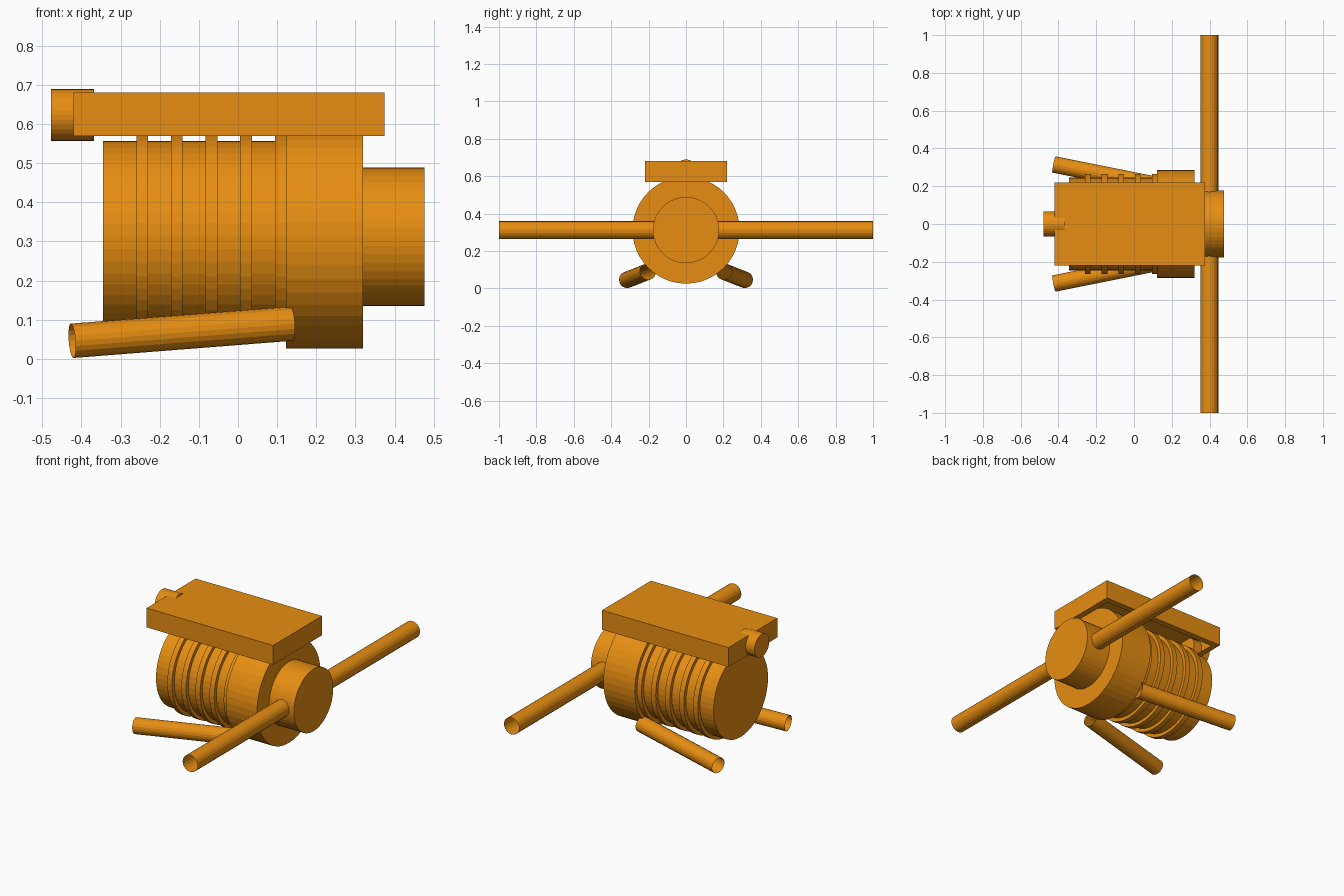
import bpy, bmesh
from math import cos, sin, tau
from mathutils import Vector

if "Cube" in bpy.data.objects:
    bpy.data.objects.remove(bpy.data.objects["Cube"])

AXIS_Z = 0.312

orange = bpy.data.materials.new("orange")
orange.diffuse_color = (0.8, 0.27, 0.006, 1)
orange.use_nodes = True
orange.node_tree.nodes["Principled BSDF"].inputs["Base Color"].default_value = orange.diffuse_color


def finish(name, bm):
    bmesh.ops.recalc_face_normals(bm, faces=bm.faces[:])
    mesh = bpy.data.meshes.new(name)
    bm.to_mesh(mesh)
    bm.free()
    mesh.materials.append(orange)
    obj = bpy.data.objects.new(name, mesh)
    bpy.context.collection.objects.link(obj)
    return obj


def lathe_x(name, profile, z=AXIS_Z, sides=48):
    """Closed solid from (x, radius) points turned about a line along x."""
    bm = bmesh.new()
    loops = [[bm.verts.new((x, r * cos(tau * i / sides), z + r * sin(tau * i / sides)))
              for i in range(sides)] for x, r in profile]
    for a, b in zip(loops, loops[1:]):
        for i in range(sides):
            j = (i + 1) % sides
            bm.faces.new((a[i], a[j], b[j], b[i]))
    bm.faces.new(loops[0])
    bm.faces.new(loops[-1])
    return finish(name, bm)


def tube(name, start, end, radius, sides=20):
    """Open-ended tube between two points."""
    start, end = Vector(start), Vector(end)
    d = end - start
    bm = bmesh.new()
    bmesh.ops.create_cone(bm, cap_ends=False, segments=sides, radius1=radius,
                          radius2=radius, depth=d.length)
    obj = finish(name, bm)
    obj.location = (start + end) / 2
    obj.rotation_euler = d.to_track_quat('Z', 'Y').to_euler()
    return obj


# Ribbed barrel with raised rings, ending in the wide collar
BODY_R, RING_R = 0.245, 0.265
profile = [(-0.345, BODY_R)]
for i in range(4):
    x = -0.26 + i * 0.0885
    profile += [(x, BODY_R), (x, RING_R), (x + 0.03, RING_R), (x + 0.03, BODY_R)]
profile += [(0.095, BODY_R), (0.095, RING_R), (0.123, RING_R),
            (0.123, 0.286), (0.32, 0.286)]
lathe_x("ribbed_barrel", profile)

# Narrow front hub
lathe_x("front_hub", [(0.30, 0.177), (0.476, 0.177)])

# Small round plug at the back of the top box
lathe_x("rear_plug", [(-0.478, 0.066), (-0.368, 0.066)], z=0.623, sides=32)

# Top box with a rimmed opening underneath
bm = bmesh.new()
bmesh.ops.create_cube(bm, size=1)
for v in bm.verts:
    v.co = (v.co.x * 0.796 - 0.023, v.co.y * 0.44, v.co.z * 0.11 + 0.625)
bottom = min(bm.faces, key=lambda f: f.calc_center_median().z)
bmesh.ops.inset_individual(bm, faces=[bottom], thickness=0.05)
bmesh.ops.delete(bm, geom=[bottom], context='FACES_ONLY')
finish("top_box", bm)

# Long cross bar through the hub
tube("cross_bar", (0.399, -1, AXIS_Z), (0.399, 1, AXIS_Z), 0.0475)

# Splayed rear legs
for side, s in (("left", 1), ("right", -1)):
    tube(side + "_leg", (0.137, 0.203 * s, 0.09), (-0.424, 0.315 * s, 0.046), 0.044)
